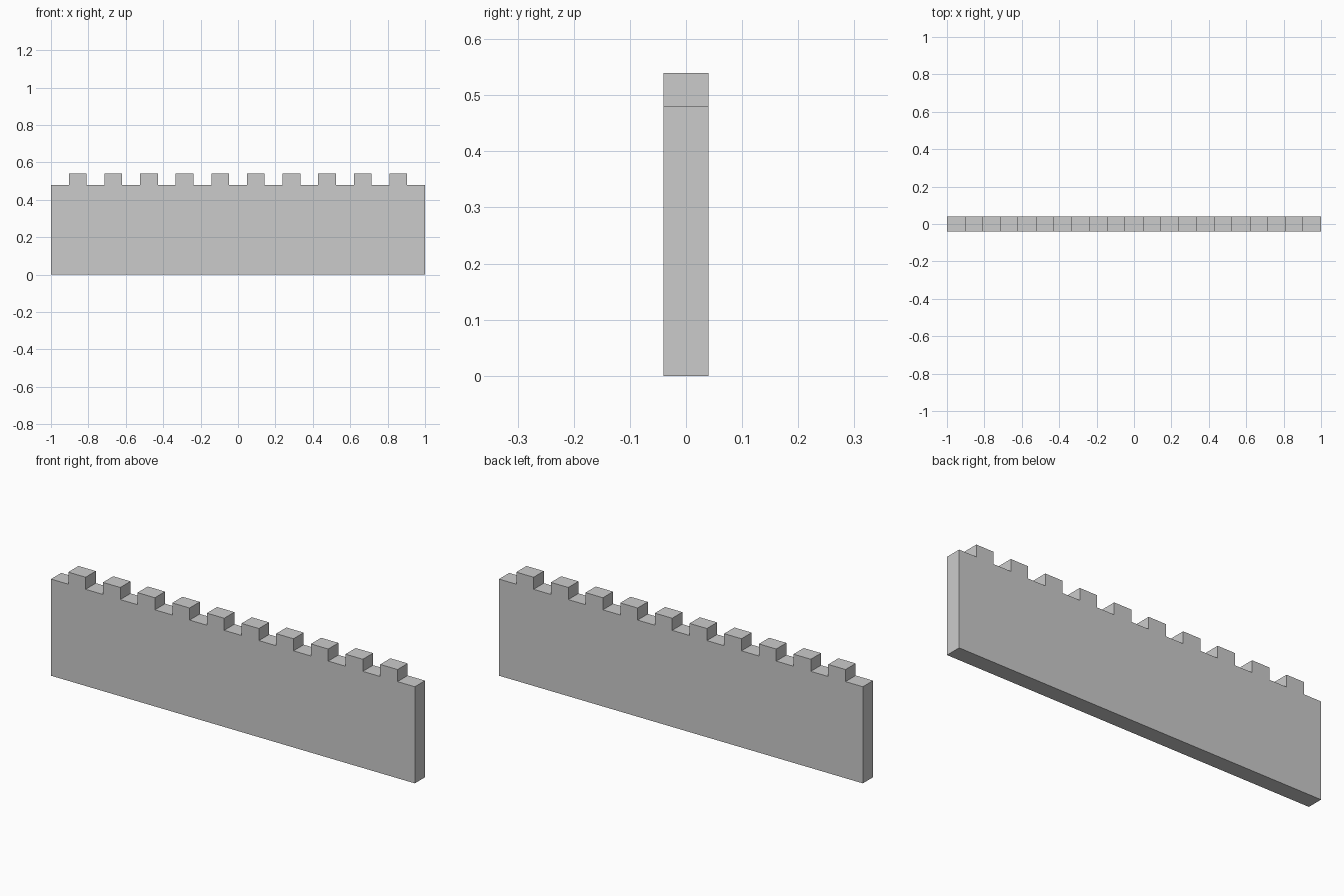
import bpy
import bmesh

if "Cube" in bpy.data.objects:
    bpy.data.objects.remove(bpy.data.objects["Cube"])

LENGTH, DEPTH = 2.0, 0.08
WALL_TOP, MERLON_TOP = 0.48, 0.54
SEGMENTS = 21  # alternating gaps and merlons, gap at both ends

# Crenellated outline, walked left to right along the top
step = LENGTH / SEGMENTS
profile = []
for i in range(SEGMENTS):
    z = MERLON_TOP if i % 2 else WALL_TOP
    x = -LENGTH / 2 + i * step
    profile += [(x, z), (x + step, z)]
profile += [(LENGTH / 2, 0), (-LENGTH / 2, 0)]

# Extrude the outline through the wall thickness
bm = bmesh.new()
face = bm.faces.new([bm.verts.new((x, -DEPTH / 2, z)) for x, z in profile])
result = bmesh.ops.extrude_face_region(bm, geom=[face], use_keep_orig=True)
back = [g for g in result["geom"] if isinstance(g, bmesh.types.BMVert)]
bmesh.ops.translate(bm, verts=back, vec=(0, DEPTH, 0))
bmesh.ops.recalc_face_normals(bm, faces=bm.faces)

mesh = bpy.data.meshes.new("battlement_wall")
bm.to_mesh(mesh)
bm.free()
wall = bpy.data.objects.new("battlement_wall", mesh)
bpy.context.collection.objects.link(wall)
